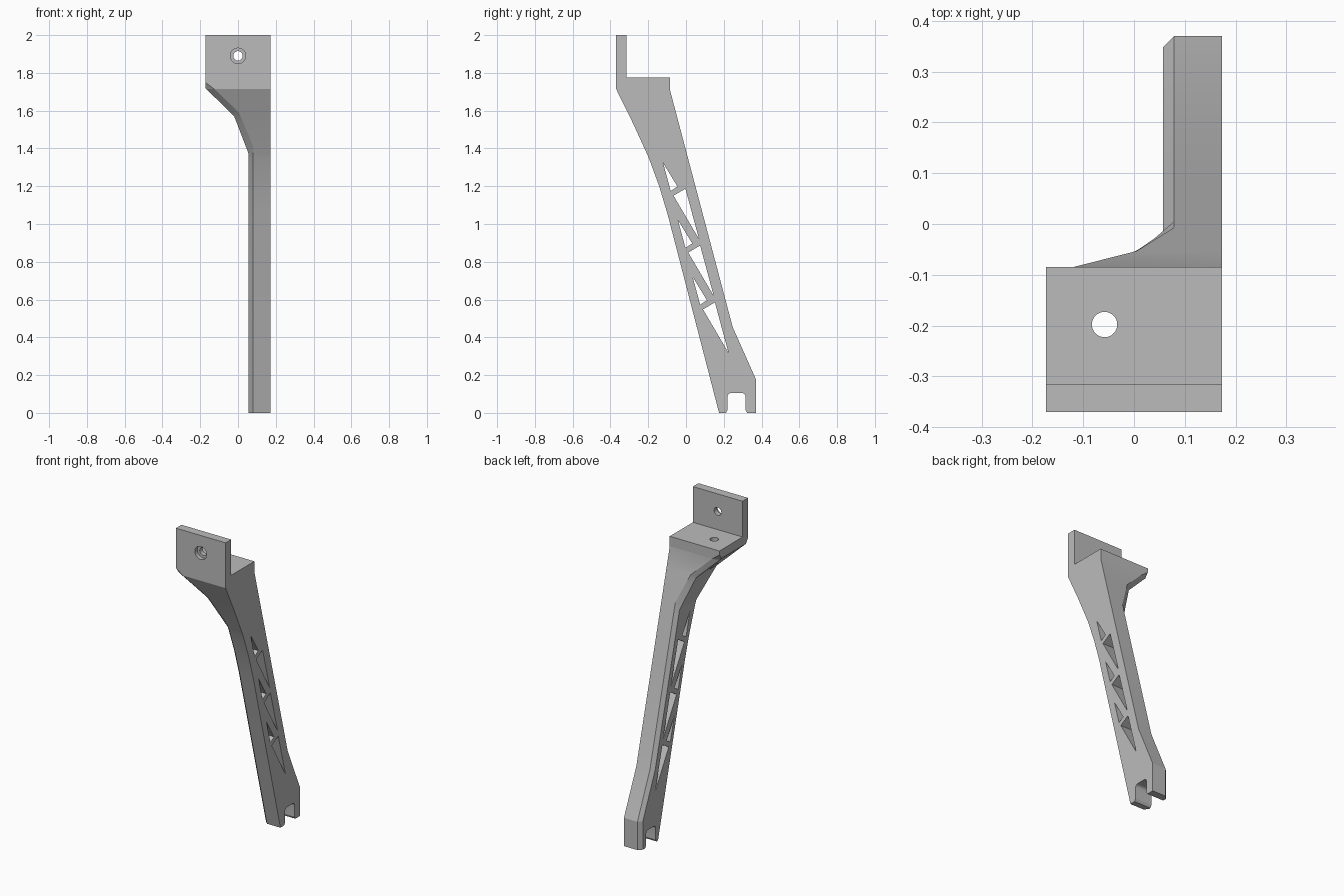
import bpy, bmesh, math

cube = bpy.data.objects.get("Cube")
if cube:
    bpy.data.objects.remove(cube, do_unlink=True)

grey = bpy.data.materials.new("plain_grey")
grey.use_nodes = True
colour = (0.5, 0.5, 0.5, 1)
grey.diffuse_color = colour
grey.node_tree.nodes["Principled BSDF"].inputs["Base Color"].default_value = colour


def add_object(name, rings):
    """Loft equal-length closed rings of points and cap both ends."""
    bm = bmesh.new()
    loops = [[bm.verts.new(p) for p in ring] for ring in rings]
    n = len(loops[0])
    for a, b in zip(loops, loops[1:]):
        for i in range(n):
            j = (i + 1) % n
            bm.faces.new((a[i], a[j], b[j], b[i]))
    bm.faces.new(loops[0][::-1])
    bm.faces.new(loops[-1])
    bmesh.ops.recalc_face_normals(bm, faces=bm.faces)
    mesh = bpy.data.meshes.new(name)
    bm.to_mesh(mesh)
    bm.free()
    mesh.materials.append(grey)
    obj = bpy.data.objects.new(name, mesh)
    bpy.context.collection.objects.link(obj)
    return obj


def at(table, z):
    """Piecewise-linear lookup in a table of (z, value)."""
    for (z0, v0), (z1, v1) in zip(table, table[1:]):
        if z <= z1:
            return v0 + (v1 - v0) * (z - z0) / (z1 - z0)
    return table[-1][1]


# Arm outline: front and back edges, side edge, and its chamfer
W = 0.173
TOP = 2.0
front = [(0, 0.175), (1.05, -0.097), (1.2, -0.142), (1.35, -0.197),
         (1.53, -0.279), (1.715, -0.37), (TOP, -0.37)]
back = [(0, 0.37), (0.178, 0.37), (0.455, 0.247), (1.71, -0.085), (TOP, -0.085)]
outer = [(0, 0.057), (1.37, 0.057), (1.57, -0.02), (1.72, -W), (TOP, -W)]
inner = [(0, 0.079), (1.415, 0.079), (1.59, 0.005), (1.71, -0.12),
         (1.75, -W), (TOP, -W)]
depth = [(0, 0.022), (1.72, 0.022), (1.75, 0.0005), (TOP, 0.0005)]

levels = sorted({z for t in (front, back, outer, inner) for z, _ in t})
rings = []
for z in levels:
    f, b, c = at(front, z), at(back, z), at(depth, z)
    xo, xi = at(outer, z), at(inner, z)
    rings.append([(W, f, z), (W, b, z), (xi, b, z),
                  (xo - 0.0001, b - c, z), (xo - 0.0001, f + c, z), (xi, f, z)])
arm = add_object("bracket_arm", rings)


def side_prism(points):
    return add_object("cutter", [[(x, y, z) for y, z in points] for x in (-0.4, 0.4)])


def circle(r, n=32):
    return [(r * math.cos(2 * math.pi * i / n), r * math.sin(2 * math.pi * i / n))
            for i in range(n)]


cutters = []

# Step behind the upright mounting plate
cutters.append(side_prism([(-0.315, 1.775), (0.3, 1.775), (0.3, 2.2), (-0.315, 2.2)]))

# Lattice windows: a small and a large triangle, repeated down the arm
small = [(-0.121, 1.323), (-0.045, 1.198), (-0.081, 1.175)]
large = [(-0.066, 1.15), (-0.003, 1.187), (0.069, 0.92)]
for k in range(3):
    for tri in (small, large):
        cutters.append(side_prism([(y + 0.078 * k, z - 0.301 * k) for y, z in tri]))

# Foot slot with rounded upper corners and flared mouth
slot = [(0.2, -0.02), (0.22, 0.015)]
r, top = 0.02, 0.105
for cy, start in ((0.22 + r, 180), (0.315 - r, 90)):
    for i in range(7):
        a = math.radians(start - 15 * i)
        slot.append((cy + r * math.cos(a), top - r + r * math.sin(a)))
slot += [(0.315, 0.015), (0.335, -0.02)]
cutters.append(side_prism(slot))

# Counterbored screw hole through the mounting plate
cutters.append(add_object("cutter", [
    [(x, y, z + 1.89) for x, z in circle(rad)]
    for rad, y in ((0.041, -0.45), (0.041, -0.345), (0.025, -0.345), (0.025, -0.25))]))

# Vertical screw hole through the shelf
cutters.append(add_object("cutter", [
    [(x - 0.058, y - 0.198, z) for x, y in circle(0.025)] for z in (1.5, 1.9)]))

bpy.context.view_layer.objects.active = arm
for cutter in cutters:
    cutter.hide_render = True
    mod = arm.modifiers.new("cut", "BOOLEAN")
    mod.operation = "DIFFERENCE"
    mod.solver = "EXACT"
    mod.object = cutter
    bpy.ops.object.modifier_apply(modifier=mod.name)
    bpy.data.objects.remove(cutter, do_unlink=True)

# Smooth holes and the gentle front curve, keep real edges sharp
bpy.ops.object.select_all(action="DESELECT")
arm.select_set(True)
bpy.ops.object.shade_smooth_by_angle(angle=math.radians(15))
